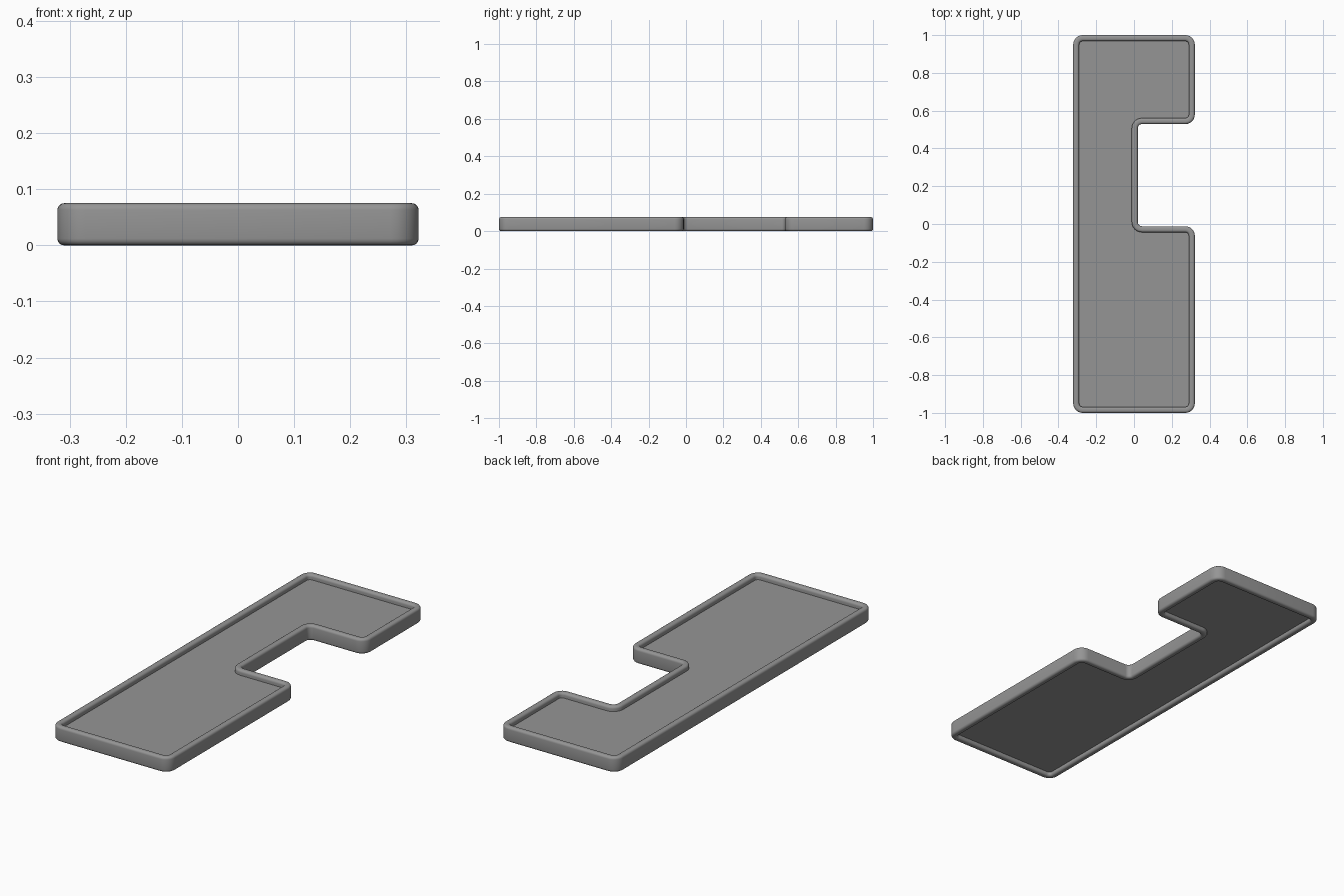
import bpy, bmesh, math
from mathutils import Vector

if "Cube" in bpy.data.objects:
    bpy.data.objects.remove(bpy.data.objects["Cube"])

# Outline corners, counter-clockwise, with the notch on the +x side
CORNERS = [(-0.322, -1), (0.322, -1), (0.322, -0.012), (0.02, -0.012),
           (0.02, 0.529), (0.322, 0.529), (0.322, 1), (-0.322, 1)]
CONVEX_R, CONCAVE_R, STEPS = 0.05, 0.022, 6


def outline(inset):
    """Rounded outline moved inwards; arc centres stay put so walls keep one thickness."""
    pts = []
    n = len(CORNERS)
    for i in range(n):
        p = Vector(CORNERS[i])
        a = (p - Vector(CORNERS[i - 1])).normalized()
        b = (Vector(CORNERS[(i + 1) % n]) - p).normalized()
        convex = a.x * b.y - a.y * b.x > 0
        r0 = CONVEX_R if convex else CONCAVE_R
        r = r0 - inset if convex else r0 + inset
        centre = p + (b - a) * r0
        for k in range(STEPS + 1):
            t = k / STEPS * math.pi / 2
            pts.append(centre + (a * math.sin(t) - b * math.cos(t)) * r)
    return pts


def quarter(ci, cz, r, start, end, steps=4):
    """Arc of (inset, z) profile points."""
    return [(ci + r * math.cos(math.radians(start + (end - start) * k / steps)),
             cz + r * math.sin(math.radians(start + (end - start) * k / steps)))
            for k in range(steps + 1)]


# Wall section: recessed underside, rounded rim all round, inner wall to the floor
H, RIM, R = 0.075, 0.032, 0.012
FLOOR, UNDERSIDE = 0.05, 0.02
profile = ([(RIM, UNDERSIDE)]
           + quarter(RIM - R, R, R, 360, 270)
           + quarter(R, R, R, 270, 180)
           + quarter(R, H - R, R, 180, 90)
           + quarter(RIM - R, H - R, R, 90, 0)
           + [(RIM, FLOOR)])

# Tray: loft the outline through the section, then close underside and floor
bm = bmesh.new()
rings = [[bm.verts.new((p.x, p.y, z)) for p in outline(d)] for d, z in profile]
for lo, hi in zip(rings, rings[1:]):
    for j in range(len(lo)):
        k = (j + 1) % len(lo)
        bm.faces.new((lo[j], lo[k], hi[k], hi[j]))
bm.faces.new(rings[0][::-1])
bm.faces.new(rings[-1])

mesh = bpy.data.meshes.new("notched_tray")
bm.to_mesh(mesh)
bm.free()
tray = bpy.data.objects.new("notched_tray", mesh)
bpy.context.collection.objects.link(tray)

# Dark grey finish
grey = bpy.data.materials.new("dark_grey")
grey.diffuse_color = (0.3, 0.3, 0.3, 1)
grey.use_nodes = True
grey.node_tree.nodes["Principled BSDF"].inputs["Base Color"].default_value = grey.diffuse_color
mesh.materials.append(grey)

bpy.context.view_layer.objects.active = tray
tray.select_set(True)
bpy.ops.object.shade_smooth_by_angle(angle=math.radians(35))
